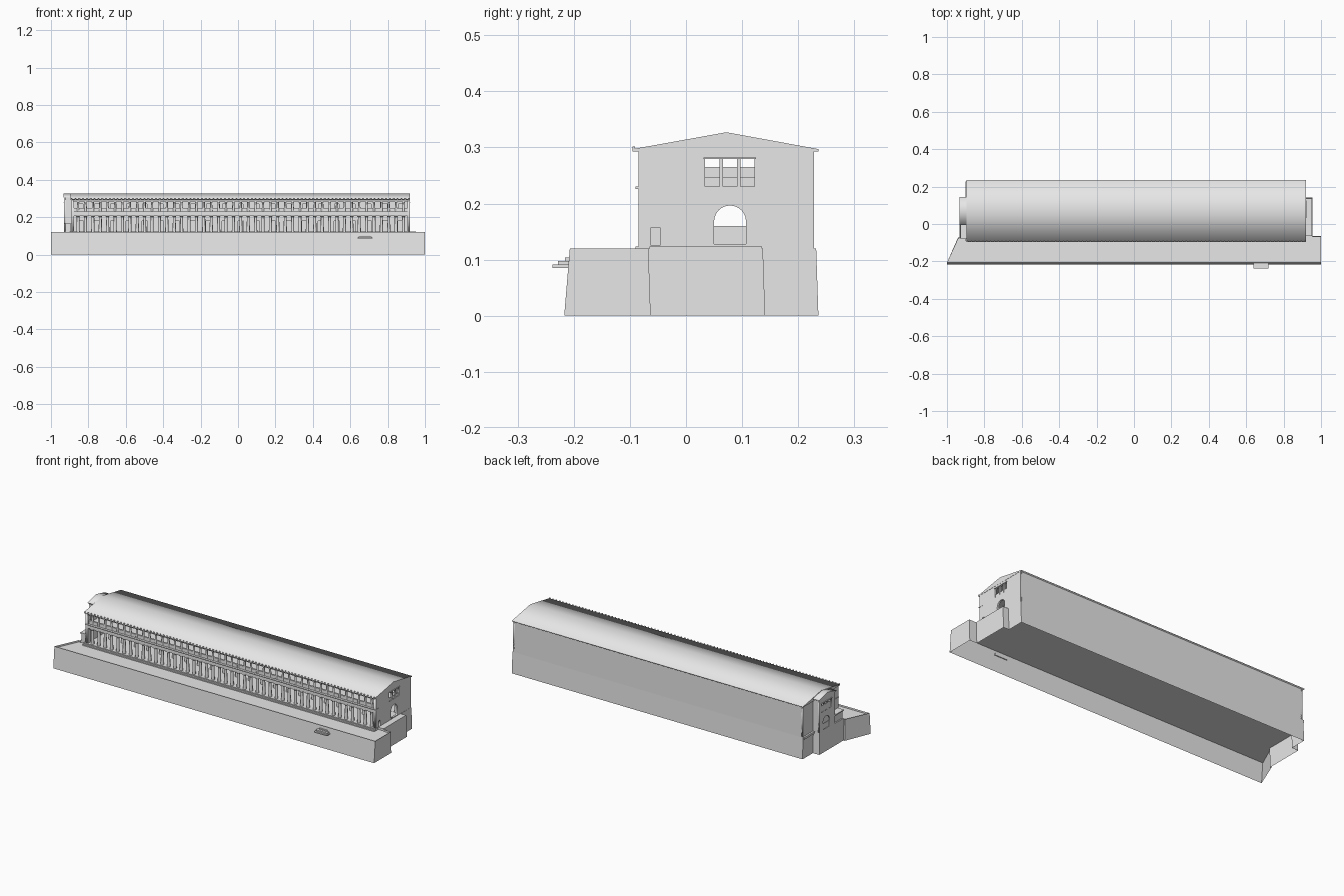
import bpy, bmesh, math
from mathutils import Matrix, Vector

if "Cube" in bpy.data.objects:
    bpy.data.objects.remove(bpy.data.objects["Cube"])

stone = bpy.data.materials.new("pale_stone")
stone.use_nodes = True
stone.diffuse_color = (0.8, 0.8, 0.8, 1)
stone.node_tree.nodes["Principled BSDF"].inputs["Base Color"].default_value = (0.8, 0.8, 0.8, 1)


def add_mesh(name, mesh):
    mesh.materials.clear()
    mesh.materials.append(stone)
    ob = bpy.data.objects.new(name, mesh)
    bpy.context.collection.objects.link(ob)
    return ob


def finish(name, bm):
    bmesh.ops.recalc_face_normals(bm, faces=bm.faces)
    mesh = bpy.data.meshes.new(name)
    bm.to_mesh(mesh)
    bm.free()
    return add_mesh(name, mesh)


def block(bm, x0, x1, y0, y1, z0, z1):
    m = Matrix.Translation(((x0 + x1) / 2, (y0 + y1) / 2, (z0 + z1) / 2))
    m = m @ Matrix.Diagonal((x1 - x0, y1 - y0, z1 - z0, 1))
    bmesh.ops.create_cube(bm, size=1, matrix=m)


def boxes(name, *specs):
    bm = bmesh.new()
    for s in specs:
        block(bm, *s)
    return finish(name, bm)


def rect(a0, a1, z0, z1):
    return [(a0, z0), (a1, z0), (a1, z1), (a0, z1)]


def arch(a0, a1, z0, spring):
    r, mid = (a1 - a0) / 2, (a0 + a1) / 2
    curve = [(mid + r * math.cos(math.pi * i / 12), spring + r * math.sin(math.pi * i / 12)) for i in range(13)]
    return [(a0, z0), (a1, z0)] + curve


def slab(name, outlines, centre, thick, along_x):
    """Flat wall from an outline with holes, thick along x or along y."""
    cu = bpy.data.curves.new(name + "_profile", "CURVE")
    cu.dimensions, cu.fill_mode, cu.extrude = "2D", "BOTH", thick / 2
    for pts in outlines:
        sp = cu.splines.new("POLY")
        sp.points.add(len(pts) - 1)
        for p, (a, b) in zip(sp.points, pts):
            p.co = (a, b, 0, 1)
        sp.use_cyclic_u = True
    tmp = bpy.data.objects.new(name + "_tmp", cu)
    mesh = bpy.data.meshes.new_from_object(tmp)
    bpy.data.objects.remove(tmp)
    if along_x:
        m = Matrix(((0, 0, 1, centre), (1, 0, 0, 0), (0, 1, 0, 0), (0, 0, 0, 1)))
    else:
        m = Matrix(((1, 0, 0, 0), (0, 0, -1, centre), (0, 1, 0, 0), (0, 0, 0, 1)))
    mesh.transform(m)
    return add_mesh(name, mesh)


def columns(name, xs, y, z0, z1, r):
    bm = bmesh.new()
    for x in xs:
        h = z1 - z0 - 0.007
        bmesh.ops.create_cone(bm, cap_ends=False, segments=12, radius1=r, radius2=r * 0.8, depth=h,
                              matrix=Matrix.Translation((x, y, z0 + h / 2)))
        bmesh.ops.create_cone(bm, cap_ends=True, segments=12, radius1=r * 0.8, radius2=r * 1.15, depth=0.004,
                              matrix=Matrix.Translation((x, y, z1 - 0.005)))
        block(bm, x - r * 1.2, x + r * 1.2, y - r * 1.2, y + r * 1.2, z1 - 0.003, z1)
    ob = finish(name, bm)
    bpy.ops.object.select_all(action="DESELECT")
    ob.select_set(True)
    bpy.context.view_layer.objects.active = ob
    bpy.ops.object.shade_smooth_by_angle(angle=math.radians(40))


def spread(a, b, n):
    return [a + (b - a) * i / (n - 1) for i in range(n)]


# Terrace: battered retaining wall, open below, with a curb around a sunken floor
plan = [(-1, -0.207), (1, -0.207), (1, -0.067), (0.955, -0.067), (0.955, 0.137), (0.92, 0.137),
        (0.92, 0.232), (-0.892, 0.232), (-0.892, 0.14), (-0.932, 0.14), (-0.932, -0.075), (-0.94, -0.075)]
bm = bmesh.new()
top = [bm.verts.new((x, y, 0.12)) for x, y in plan]
low = [bm.verts.new((x, y - 0.01 if y < -0.2 else y + 0.004, 0)) for x, y in plan]
for i in range(len(plan)):
    j = (i + 1) % len(plan)
    bm.faces.new((low[i], low[j], top[j], top[i]))
floor = bm.faces.new(top)
bmesh.ops.inset_region(bm, faces=[floor], thickness=0.008, use_even_offset=True)
edge = list(floor.verts)
lower = bmesh.ops.extrude_face_region(bm, geom=[floor])["geom"]
bmesh.ops.translate(bm, vec=(0, 0, -0.01), verts=[g for g in lower if isinstance(g, bmesh.types.BMVert)])
if floor.is_valid:
    bmesh.ops.delete(bm, geom=[floor], context="FACES_ONLY")
finish("terrace", bm)

boxes("stylobate", (-0.9, 0.92, -0.09, 0.228, 0.111, 0.123), (-0.9, 0.92, -0.1, -0.09, 0.111, 0.117),
      (0.92, 0.953, -0.065, 0.135, 0.111, 0.123), (-0.93, -0.89, -0.075, 0.138, 0.111, 0.123))
boxes("terrace_steps", (0.655, 0.705, -0.216, -0.205, 0.093, 0.104),
      (0.645, 0.715, -0.228, -0.205, 0.088, 0.098), (0.64, 0.72, -0.238, -0.205, 0.085, 0.091))

# Gable end walls with arch and triple window
gable = [(-0.085, 0.123), (0.228, 0.123), (0.228, 0.294), (0.07, 0.322), (-0.085, 0.294)]
wins = [(0.034, 0.06), (0.066, 0.091), (0.097, 0.122)]
openings = [arch(0.05, 0.107, 0.128, 0.168)] + [rect(a, b, 0.23, 0.28) for a, b in wins]
side_door = rect(-0.062, -0.046, 0.125, 0.157)
slab("right_end_wall", [gable, side_door] + openings, 0.914, 0.01, True)
slab("left_end_wall", [gable] + openings, -0.885, 0.01, True)
slab("wing_end_wall", [[(0, 0.123), (0.14, 0.123), (0.14, 0.305), (0.07, 0.32), (0, 0.305)]] + openings,
     -0.926, 0.008, True)
boxes("window_panels", *[(0.912, 0.916, a, b, 0.23, 0.247) for a, b in wins],
      *[(-0.928, -0.924, a, b, 0.23, 0.265) for a, b in wins],
      (-0.928, -0.924, 0.05, 0.107, 0.125, 0.16))
boxes("window_lintels", (0.918, 0.923, 0.031, 0.125, 0.279, 0.282), (-0.934, -0.929, 0.031, 0.125, 0.279, 0.282))

# Left wing sides, roof and low front porch
boxes("wing_sides", (-0.923, -0.889, 0, 0.006, 0.123, 0.305), (-0.923, -0.889, 0.134, 0.14, 0.123, 0.305))
slab("wing_roof", [[(-0.006, 0.304), (0.145, 0.304), (0.145, 0.308), (0.07, 0.326), (-0.006, 0.308)]],
     -0.908, 0.05, True)
boxes("wing_porch", (-0.923, -0.892, -0.075, 0, 0.123, 0.163), (-0.928, -0.89, -0.08, 0, 0.163, 0.169))

# Back wall, upper floor, and shop wall with doorways on both storeys
boxes("back_wall", (-0.89, 0.919, 0.222, 0.228, 0.111, 0.294))
boxes("upper_floor", (-0.88, 0.909, -0.07, 0.222, 0.212, 0.23))
doors = []
for x in spread(-0.84, 0.87, 21):
    doors += [rect(x - 0.014, x + 0.014, 0.124, 0.18), rect(x - 0.012, x + 0.012, 0.231, 0.27)]
slab("shop_wall", [rect(-0.88, 0.909, 0.122, 0.294)] + doors, 0.134, 0.006, False)

# Two-storey colonnade
outer = spread(-0.855, 0.885, 45)
inner = spread(-0.815, 0.845, 22)
columns("lower_front_columns", outer, -0.074, 0.123, 0.208, 0.009)
columns("upper_front_columns", outer, -0.074, 0.232, 0.284, 0.0065)
columns("lower_inner_columns", inner, 0.025, 0.11, 0.213, 0.009)
columns("upper_inner_columns", inner, 0.025, 0.229, 0.295, 0.007)
boxes("lower_entablature", (-0.89, 0.919, -0.084, -0.064, 0.207, 0.226), (-0.892, 0.92, -0.09, -0.062, 0.226, 0.23))
boxes("upper_entablature", (-0.89, 0.919, -0.084, -0.064, 0.283, 0.294))
boxes("balustrade", (-0.88, 0.909, -0.077, -0.071, 0.23, 0.247), (-0.88, 0.909, -0.079, -0.069, 0.247, 0.25))
boxes("corner_piers", (-0.89, -0.876, -0.084, -0.064, 0.123, 0.284), (0.905, 0.919, -0.084, -0.064, 0.123, 0.284))

# Shallow gabled roof with small eave ornaments
slab("main_roof", [[(-0.095, 0.293), (0.236, 0.293), (0.236, 0.297), (0.072, 0.327), (-0.095, 0.297)]],
     0.0125, 1.815, True)
boxes("eave_ornaments", *[(x - 0.003, x + 0.003, -0.095, -0.091, 0.296, 0.302) for x in spread(-0.89, 0.915, 89)])
